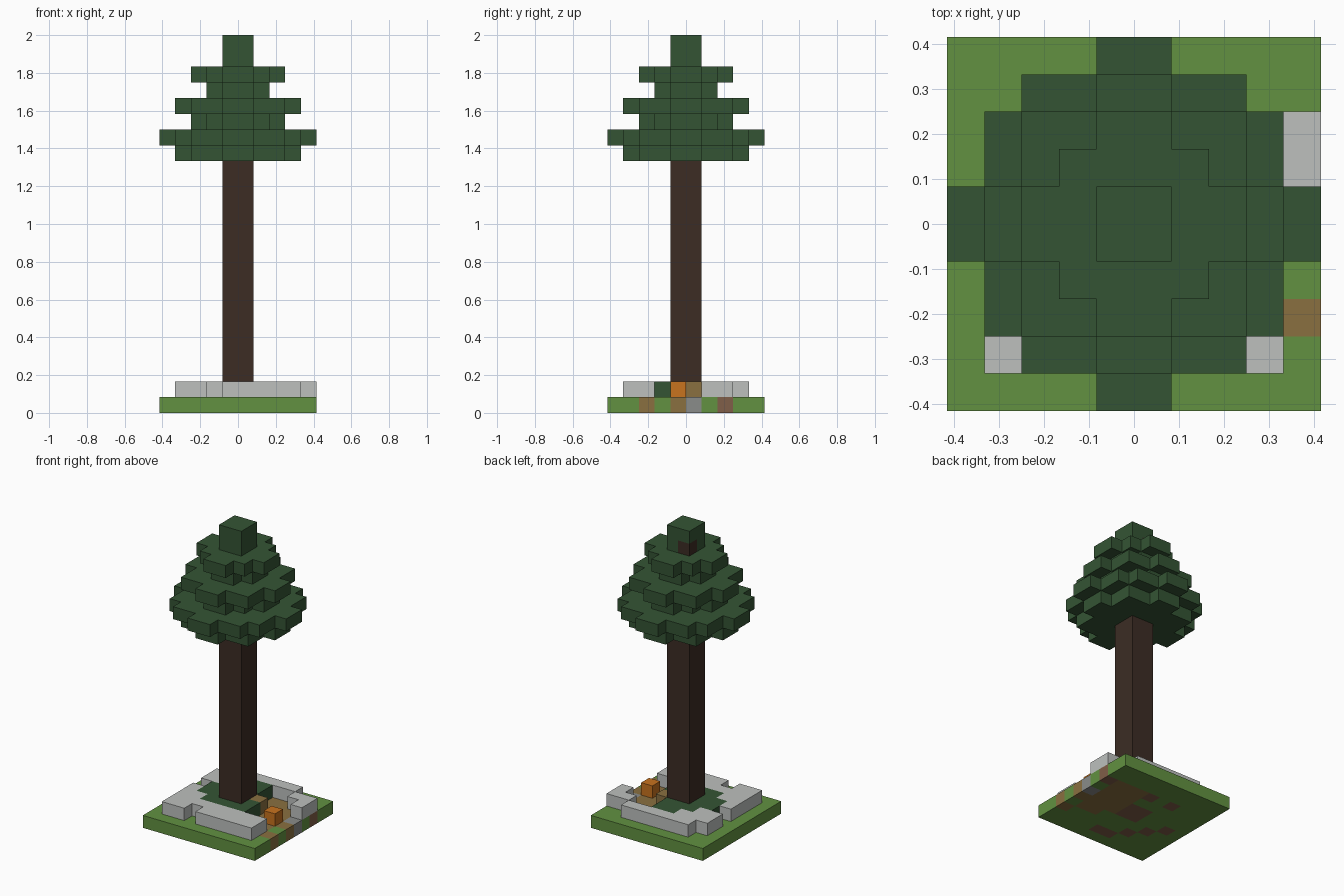
import bpy
import bmesh

cube = bpy.data.objects.get("Cube")
if cube:
    bpy.data.objects.remove(cube, do_unlink=True)

U = 1 / 12  # block size


def material(name, rgb):
    lin = [((c / 255 + 0.055) / 1.055) ** 2.4 for c in rgb] + [1]
    m = bpy.data.materials.new(name)
    m.use_nodes = True
    m.diffuse_color = lin
    node = m.node_tree.nodes["Principled BSDF"]
    node.inputs["Base Color"].default_value = lin
    node.inputs["Roughness"].default_value = 0.9
    return m


mats = {
    "grass": material("grass green", (98, 145, 65)),
    "leaf": material("dark leaf green", (52, 84, 52)),
    "bark": material("dark bark", (60, 44, 36)),
    "rock": material("light stone", (189, 192, 190)),
    "grey": material("grey pebble", (138, 140, 138)),
    "tan": material("tan path", (138, 112, 64)),
    "dirt": material("reddish soil", (128, 94, 72)),
    "orange": material("orange", (200, 115, 30)),
}

world = {}  # block position -> (part, colour)


def box(part, colour, x, y, z):
    """Fill the blocks in the given half-open ranges."""
    for i in range(*x):
        for j in range(*y):
            for k in range(*z):
                world[i, j, k] = (part, colour)


def disc(part, colour, rows, z):
    """Stepped round layer; rows gives the half width of each row outwards."""
    for r, half in enumerate(rows):
        box(part, colour, (-half, half), (r, r + 1), (z, z + 1))
        box(part, colour, (-half, half), (-r - 1, -r), (z, z + 1))


# Ground slab with soil and path cells
box("ground", "grass", (-5, 5), (-5, 5), (0, 1))
box("ground", "tan", (1, 4), (-1, 3), (0, 1))
box("ground", "tan", (2, 4), (-2, -1), (0, 1))
box("ground", "dirt", (-1, 1), (-1, 1), (0, 1))
for x, y in [(0, -4), (-1, -4), (-2, -3), (-3, -2), (-4, -1), (-2, 2), (0, 2), (4, 2)]:
    box("ground", "dirt", (x, x + 1), (y, y + 1), (0, 1))
for y in (-3, -1):
    box("ground", "tan", (4, 5), (y, y + 1), (0, 1))
box("ground", "grey", (4, 5), (0, 1), (0, 1))

# Stone ring, notched on the outside and open on one side
box("stone_ring", "rock", (-4, 4), (-4, -2), (1, 2))
box("stone_ring", "rock", (-4, 1), (-2, 3), (1, 2))
box("stone_ring", "rock", (-3, 3), (3, 4), (1, 2))
box("stone_ring", "rock", (4, 5), (1, 3), (1, 2))
box("stone_ring", "rock", (3, 4), (2, 3), (1, 2))
for notch in [(-2, -4, 1), (-4, 0, 1)]:
    del world[notch]

# Low plants around the trunk
box("plants", "leaf", (-2, 1), (-2, 2), (1, 2))
box("plants", "leaf", (-3, -2), (-1, 1), (1, 2))
box("plants", "leaf", (-1, 1), (2, 3), (1, 2))
box("plants", "leaf", (1, 2), (-2, 0), (1, 2))
box("tan_block", "tan", (1, 2), (0, 1), (1, 2))
box("orange_block", "orange", (3, 4), (-1, 0), (1, 2))

# Foliage tiers
wide, middle, small = (4, 3, 3, 1), (5, 4, 4, 3, 1), (3, 2, 1)
tiers = [wide, middle, small, wide, (2, 1), small, (1,), (1,)]
for n, rows in enumerate(tiers):
    disc("foliage", "leaf", rows, 16 + n)

# Trunk, with one bark block showing near the top
box("trunk", "bark", (-1, 1), (-1, 1), (1, 16))
box("trunk_tip", "bark", (-1, 0), (0, 1), (22, 23))

# Build one mesh per part from the exposed block sides
for part in sorted({p for p, c in world.values()}):
    bm = bmesh.new()
    used = []
    for pos, (owner, colour) in world.items():
        if owner != part:
            continue
        if colour not in used:
            used.append(colour)
        for axis in range(3):
            for side in (0, 1):
                step = [0, 0, 0]
                step[axis] = 2 * side - 1
                if tuple(p + s for p, s in zip(pos, step)) in world:
                    continue
                corners = []
                for a, b in ((0, 0), (1, 0), (1, 1), (0, 1)):
                    co = list(pos)
                    co[axis] += side
                    co[(axis + 1) % 3] += a
                    co[(axis + 2) % 3] += b
                    corners.append(bm.verts.new([c * U for c in co]))
                if not side:
                    corners.reverse()
                bm.faces.new(corners).material_index = used.index(colour)
    bmesh.ops.remove_doubles(bm, verts=bm.verts, dist=U / 100)
    mesh = bpy.data.meshes.new(part)
    bm.to_mesh(mesh)
    bm.free()
    for colour in used:
        mesh.materials.append(mats[colour])
    bpy.context.collection.objects.link(bpy.data.objects.new(part, mesh))
